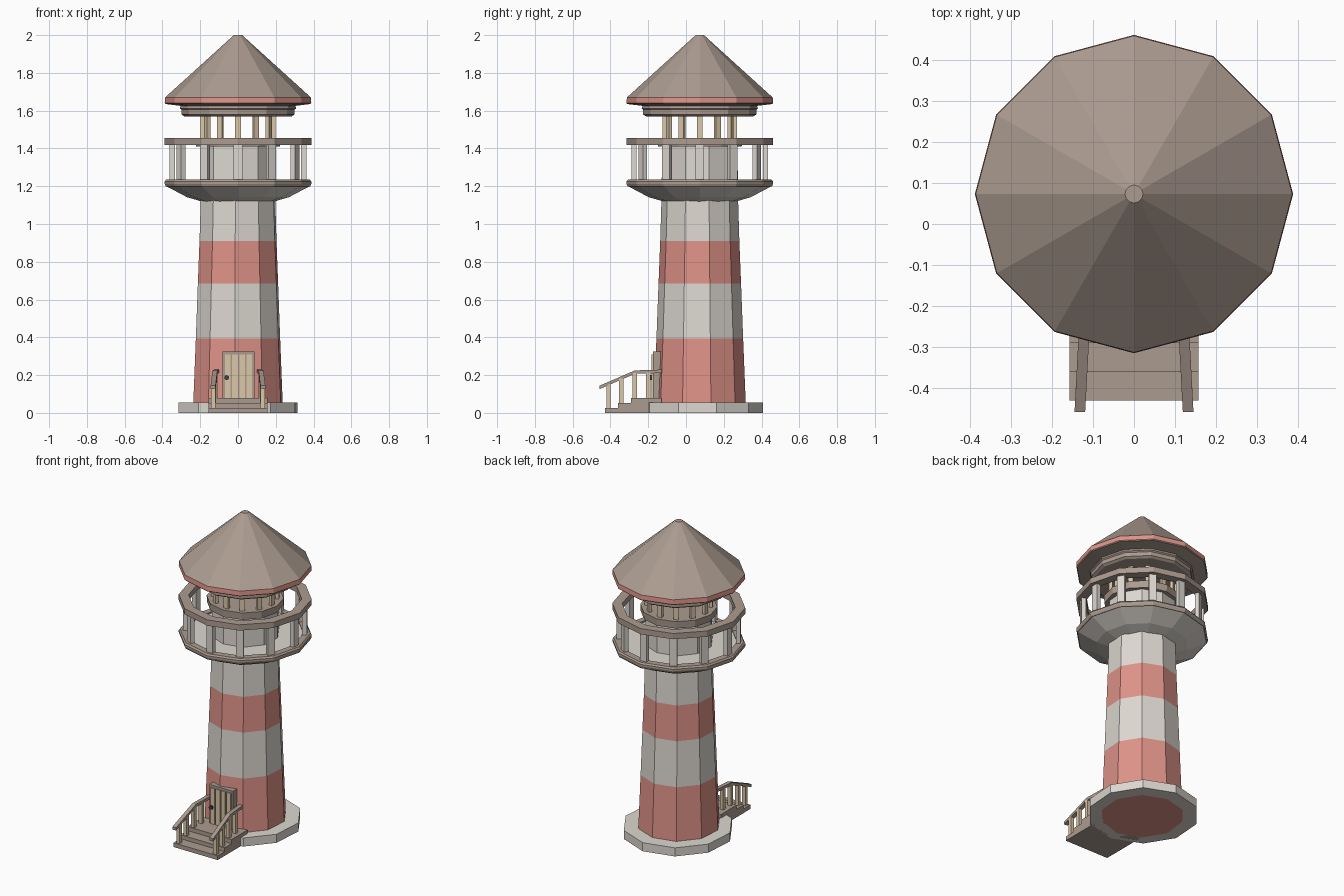
import bpy, bmesh, math
from mathutils import Vector, Matrix

if "Cube" in bpy.data.objects:
    bpy.data.objects.remove(bpy.data.objects["Cube"])

CY = 0.073          # y of the tower axis
TURN = math.radians(14)


def material(name, rgb):
    m = bpy.data.materials.new(name)
    m.diffuse_color = (*rgb, 1)
    m.use_nodes = True
    m.node_tree.nodes["Principled BSDF"].inputs["Base Color"].default_value = m.diffuse_color
    return m


WHITE = material("warm_white", (0.72, 0.68, 0.63))
RED = material("faded_red", (0.73, 0.29, 0.245))
BROWN = material("grey_brown", (0.41, 0.33, 0.28))
TAN = material("tan_wood", (0.71, 0.57, 0.39))
DARK = material("dark_metal", (0.06, 0.055, 0.05))


def finish(name, bm, mats):
    bmesh.ops.recalc_face_normals(bm, faces=bm.faces)
    me = bpy.data.meshes.new(name)
    bm.to_mesh(me)
    bm.free()
    for m in mats:
        me.materials.append(m)
    ob = bpy.data.objects.new(name, me)
    bpy.context.collection.objects.link(ob)
    return ob


def lathe(name, profile, mats, sides=12, turn=0.0, cy=CY, bands=None, closed=False):
    """Faceted turned shape from (radius, z) points; bands give a material per segment."""
    bm = bmesh.new()
    rings = [[bm.verts.new((r * math.cos(turn + math.tau * i / sides),
                            cy + r * math.sin(turn + math.tau * i / sides), z))
              for i in range(sides)] for r, z in profile]
    count = len(rings) if closed else len(rings) - 1
    for k in range(count):
        a, b = rings[k], rings[(k + 1) % len(rings)]
        for i in range(sides):
            j = (i + 1) % sides
            f = bm.faces.new((a[i], a[j], b[j], b[i]))
            f.material_index = bands[k] if bands else 0
    if not closed:
        for ring, k in ((rings[0], 0), (rings[-1], -1)):
            f = bm.faces.new(ring)
            f.material_index = bands[k] if bands else 0
    return finish(name, bm, mats)


def add_box(bm, centre, size, rot=0.0):
    mat = (Matrix.Translation(centre) @ Matrix.Rotation(rot, 4, 'Z')
           @ Matrix.Diagonal((*size, 1)))
    bmesh.ops.create_cube(bm, size=1, matrix=mat)


def boxes(name, items, mat):
    bm = bmesh.new()
    for it in items:
        add_box(bm, *it)
    return finish(name, bm, [mat])


def post_ring(name, radius, z0, z1, depth, width, mat, count=12):
    items = []
    for i in range(count):
        a = math.tau * i / count
        items.append(((radius * math.cos(a), CY + radius * math.sin(a), (z0 + z1) / 2),
                      (depth, width, z1 - z0), a))
    return boxes(name, items, mat)


# Stone base ring and striped tapering tower
lathe("base_ring", [(0.235, 0), (0.325, 0), (0.325, 0.055), (0.235, 0.055)], [WHITE],
      sides=10, turn=TURN, cy=0.083, closed=True)
lathe("tower", [(0.246, 0), (0.23, 0.395), (0.219, 0.685), (0.21, 0.91), (0.203, 1.14),
                (0.2, 1.42)],
      [RED, WHITE], sides=10, turn=TURN, bands=[0, 1, 0, 1, 1])

# Gallery: flared support, floor rim, posts and handrail
lathe("gallery_support", [(0.195, 1.12), (0.27, 1.142), (0.38, 1.2), (0.375, 1.225)], [WHITE])
lathe("gallery_rim", [(0.35, 1.198), (0.382, 1.198), (0.388, 1.212), (0.388, 1.225),
                      (0.38, 1.235), (0.34, 1.235)], [BROWN], closed=True)
post_ring("gallery_posts", 0.348, 1.225, 1.425, 0.027, 0.045, WHITE)
lathe("gallery_handrail", [(0.33, 1.418), (0.388, 1.418), (0.388, 1.455), (0.33, 1.455)],
      [BROWN], closed=True)

# Open lantern room
lathe("lantern_floor", [(0.222, 1.41), (0.225, 1.455)], [BROWN])
post_ring("lantern_posts", 0.188, 1.45, 1.58, 0.02, 0.03, TAN)
lathe("lantern_ceiling", [(0.285, 1.57), (0.3, 1.58), (0.3, 1.605), (0.308, 1.612),
                          (0.3, 1.635)], [BROWN])

# Roof with a red eave band
lathe("roof", [(0.3, 1.625), (0.383, 1.635), (0.388, 1.64), (0.386, 1.67), (0.022, 2.0)],
      [BROWN, RED], bands=[0, 0, 1, 0])

# Entrance steps
steps = []
for front, z0, z1 in ((-0.43, 0, 0.027), (-0.36, 0.0, 0.052), (-0.29, 0.0, 0.078)):
    steps.append(((0, (front - 0.13) / 2, (z0 + z1) / 2), (0.314, -0.13 - front, z1 - z0)))
boxes("entrance_steps", steps, BROWN)

# Bent handrails: a sloping section, then a level one
bm = bmesh.new()
for side in (-1, 1):
    loops = []
    for x, y, z in ((0.132, -0.458, 0.135), (0.122, -0.27, 0.216), (0.113, -0.13, 0.22)):
        loops.append([bm.verts.new((side * (x + dx), y, z + dz))
                      for dx, dz in ((-0.013, -0.009), (0.013, -0.009),
                                     (0.013, 0.009), (-0.013, 0.009))])
    for a, b in zip(loops, loops[1:]):
        for i in range(4):
            j = (i + 1) % 4
            bm.faces.new((a[i], a[j], b[j], b[i]))
    bm.faces.new(loops[0])
    bm.faces.new(loops[-1])
finish("step_handrails", bm, [BROWN])

# Balusters under the handrails
balusters = []
for side in (-1, 1):
    for x, y, z0, z1 in ((0.131, -0.41, 0.02, 0.153), (0.128, -0.343, 0.045, 0.182),
                         (0.124, -0.272, 0.07, 0.212), (0.12, -0.2, 0.07, 0.215)):
        balusters.append(((side * x, y, (z0 + z1) / 2), (0.023, 0.023, z1 - z0)))
boxes("step_balusters", balusters, TAN)

# Door: brown backing with separate vertical planks and a round handle
boxes("door_frame", [((0.003, -0.153, 0.2), (0.168, 0.045, 0.25))], BROWN)
boxes("door_planks", [((0.003 + 0.038 * (i - 1.5), -0.178, 0.195), (0.03, 0.009, 0.23))
                      for i in range(4)], TAN)
bm = bmesh.new()
bmesh.ops.create_cone(bm, cap_ends=True, segments=8, radius1=0.013, radius2=0.013, depth=0.014,
                      matrix=Matrix.Translation((-0.06, -0.187, 0.187))
                      @ Matrix.Rotation(math.pi / 2, 4, 'X'))
finish("door_handle", bm, [DARK])
